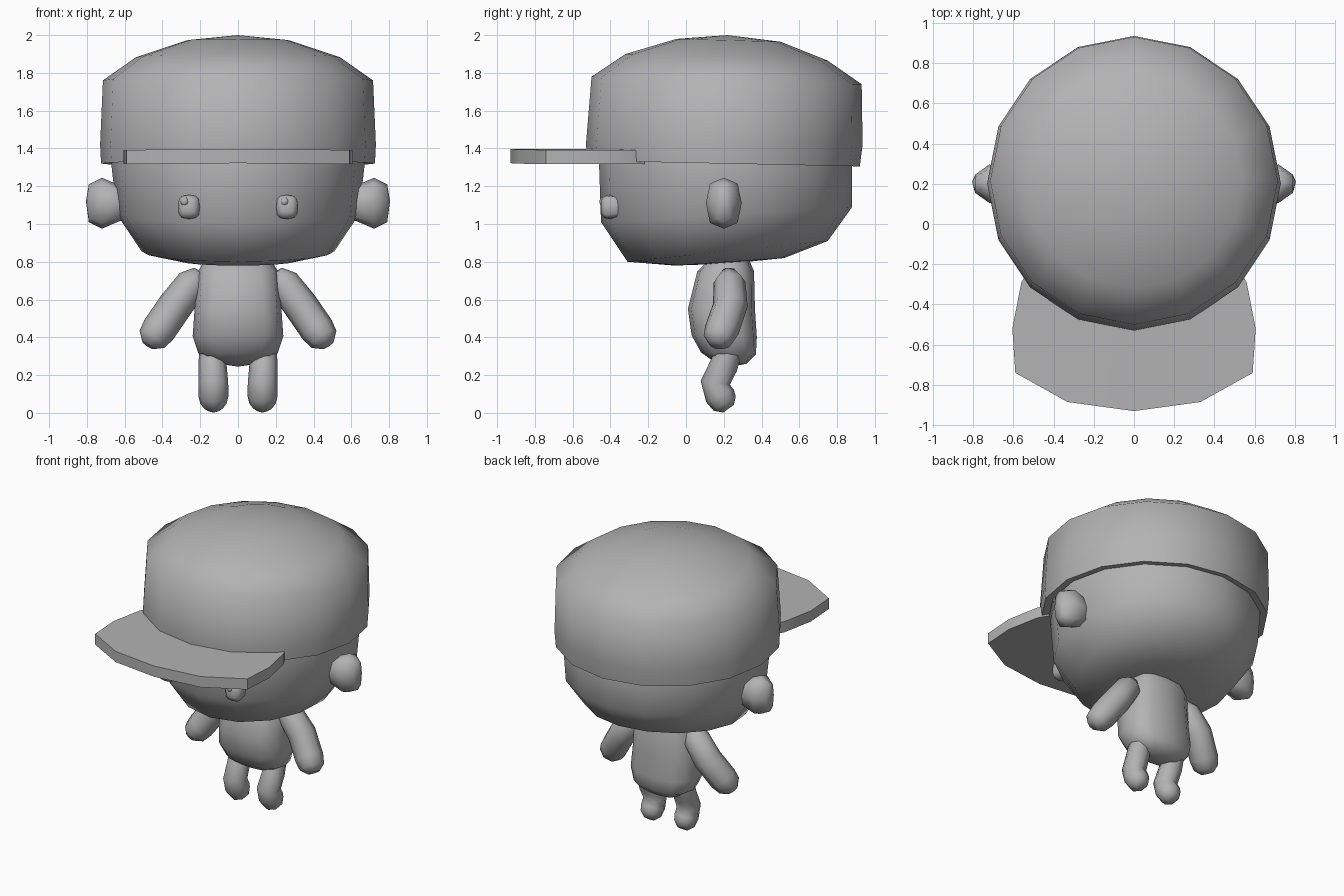
import bpy, bmesh, math
from mathutils import Vector

cube = bpy.data.objects.get("Cube")
if cube:
    bpy.data.objects.remove(cube, do_unlink=True)

GREY = (0.45, 0.45, 0.45, 1)
grey = bpy.data.materials.new("plain_grey")
grey.diffuse_color = GREY
grey.use_nodes = True
grey.node_tree.nodes["Principled BSDF"].inputs["Base Color"].default_value = GREY


def finish(name, bm, angle=60):
    bmesh.ops.recalc_face_normals(bm, faces=bm.faces)
    mesh = bpy.data.meshes.new(name)
    bm.to_mesh(mesh)
    bm.free()
    mesh.materials.append(grey)
    obj = bpy.data.objects.new(name, mesh)
    bpy.context.collection.objects.link(obj)
    bpy.ops.object.select_all(action="DESELECT")
    obj.select_set(True)
    bpy.context.view_layer.objects.active = obj
    bpy.ops.object.shade_smooth_by_angle(angle=math.radians(angle))
    return obj


def ring(center, u, v, n, power=1.0):
    """Ellipse around center; power below 1 makes it boxier."""
    pts = []
    for i in range(n):
        a = math.tau * i / n
        c, s = math.cos(a), math.sin(a)
        c = math.copysign(abs(c) ** power, c)
        s = math.copysign(abs(s) ** power, s)
        pts.append(Vector(center) + Vector(u) * c + Vector(v) * s)
    return pts


def loft(name, rings, start=None, end=None, angle=60):
    """Skin a row of rings, closing each end with a pole or a flat cap."""
    bm = bmesh.new()
    rows = [[bm.verts.new(p) for p in r] for r in rings]
    n = len(rows[0])
    for a, b in zip(rows, rows[1:]):
        for i in range(n):
            j = (i + 1) % n
            bm.faces.new((a[i], a[j], b[j], b[i]))
    for row, pole in ((rows[0], start), (rows[-1], end)):
        if pole is None:
            bm.faces.new(row)
        else:
            tip = bm.verts.new(pole)
            for i in range(n):
                bm.faces.new((row[i], row[(i + 1) % n], tip))
    return finish(name, bm, angle)


def tilted(yf, zf, yb, zb, rx, n=16, power=1.0):
    """Ring from a front point to a back point, with half width rx."""
    return ring((0, (yf + yb) / 2, (zf + zb) / 2), (rx, 0, 0),
                (0, (yb - yf) / 2, (zb - zf) / 2), n, power)


def limb(name, path, radii, n=8):
    """Tube along a path, with rounded ends."""
    pts = [Vector(p) for p in path]
    rings = []
    for i, p in enumerate(pts):
        t = (pts[min(i + 1, len(pts) - 1)] - pts[max(i - 1, 0)]).normalized()
        u = t.cross(Vector((0, 1, 0))).normalized()
        rings.append(ring(p, u * radii[i], u.cross(t) * radii[i], n))
    return loft(name, rings)


# Head
loft("head", [
    tilted(-0.43, 1.50, 0.85, 1.50, 0.65),
    tilted(-0.46, 1.31, 0.88, 1.31, 0.67),
    tilted(-0.45, 1.01, 0.88, 1.09, 0.64),
    tilted(-0.31, 0.80, 0.75, 0.91, 0.51),
    tilted(-0.06, 0.78, 0.52, 0.82, 0.29),
], end=(0, 0.23, 0.79))

# Cap crown with a turned-in lower rim
loft("cap_crown", [
    tilted(-0.44, 1.42, 0.86, 1.42, 0.655),
    tilted(-0.465, 1.335, 0.875, 1.31, 0.68),
    tilted(-0.52, 1.335, 0.92, 1.305, 0.725),
    tilted(-0.53, 1.42, 0.935, 1.42, 0.73),
    tilted(-0.50, 1.78, 0.93, 1.74, 0.715),
    tilted(-0.32, 1.90, 0.75, 1.865, 0.54),
    tilted(-0.05, 1.98, 0.50, 1.965, 0.27),
], end=(0, 0.22, 2.0))

# Cap brim: half outline, outer edge then inner edge
outer = [(0, -0.93), (0.33, -0.885), (0.59, -0.74), (0.605, -0.52), (0.56, -0.29)]
inner = [(0, -0.47), (0.26, -0.41), (0.40, -0.33), (0.47, -0.26), (0.52, -0.22)]
half = outer + inner[::-1]
outline = half + [(-x, y) for x, y in half[::-1] if x > 0]
brim_bm = bmesh.new()
levels = [[brim_bm.verts.new((x, y, z - 0.008 * abs(x))) for x, y in outline]
          for z in (1.322, 1.397)]
count = len(outline)
for i in range(count):
    j = (i + 1) % count
    brim_bm.faces.new((levels[0][i], levels[0][j], levels[1][j], levels[1][i]))
for row in levels:
    # strips joining the outer and inner edges on both sides
    for k in range(4):
        brim_bm.faces.new((row[k], row[k + 1], row[8 - k], row[9 - k]))
    left = [row[0]] + [row[-i] for i in range(1, 5)]
    back = [row[9]] + [row[9 + i] for i in range(1, 5)]
    for k in range(4):
        brim_bm.faces.new((left[k], left[k + 1], back[k + 1], back[k]))
finish("cap_brim", brim_bm, 30)

# Torso
loft("torso", [
    tilted(0.13, 0.82, 0.33, 0.82, 0.17, 12, 0.75),
    tilted(0.06, 0.75, 0.36, 0.75, 0.21, 12, 0.75),
    tilted(0.01, 0.55, 0.365, 0.55, 0.23, 12, 0.75),
    tilted(0.03, 0.41, 0.375, 0.40, 0.24, 12, 0.75),
    tilted(0.08, 0.32, 0.37, 0.31, 0.21, 12, 0.75),
    tilted(0.15, 0.27, 0.32, 0.26, 0.13, 12, 0.75),
], end=(0, 0.24, 0.245))

# Paired parts
for side, s in (("left", 1), ("right", -1)):
    loft(side + "_ear", [
        ring((s * x, 0.2, 1.11), (0, ry, 0), (0, 0, rz), 8, 0.75)
        for x, ry, rz in ((0.58, 0.07, 0.08), (0.64, 0.09, 0.10),
                          (0.72, 0.095, 0.135), (0.79, 0.045, 0.10))
    ], end=(s * 0.805, 0.21, 1.12))

    loft(side + "_eye", [
        ring((s * 0.26, y, 1.09), (r, 0, 0), (0, 0, r * 1.1), 12, 0.65)
        for y, r in ((-0.36, 0.05), (-0.41, 0.058), (-0.435, 0.052), (-0.45, 0.03))
    ])

    glint = bmesh.new()
    bmesh.ops.create_uvsphere(glint, u_segments=8, v_segments=6, radius=0.024)
    bmesh.ops.translate(glint, vec=(s * 0.265 - 0.018, -0.435, 1.118), verts=glint.verts)
    finish(side + "_eye_glint", glint)

    limb(side + "_arm",
         [(s * 0.20, 0.225, 0.745), (s * 0.24, 0.23, 0.69), (s * 0.33, 0.235, 0.57),
          (s * 0.42, 0.19, 0.44), (s * 0.455, 0.17, 0.39), (s * 0.475, 0.16, 0.36)],
         [0.04, 0.085, 0.092, 0.092, 0.08, 0.04])

    limb(side + "_leg",
         [(s * 0.135, 0.23, 0.34), (s * 0.135, 0.20, 0.25), (s * 0.13, 0.155, 0.16),
          (s * 0.13, 0.18, 0.09), (s * 0.13, 0.205, 0.05), (s * 0.13, 0.225, 0.022)],
         [0.07, 0.075, 0.078, 0.08, 0.07, 0.035])
